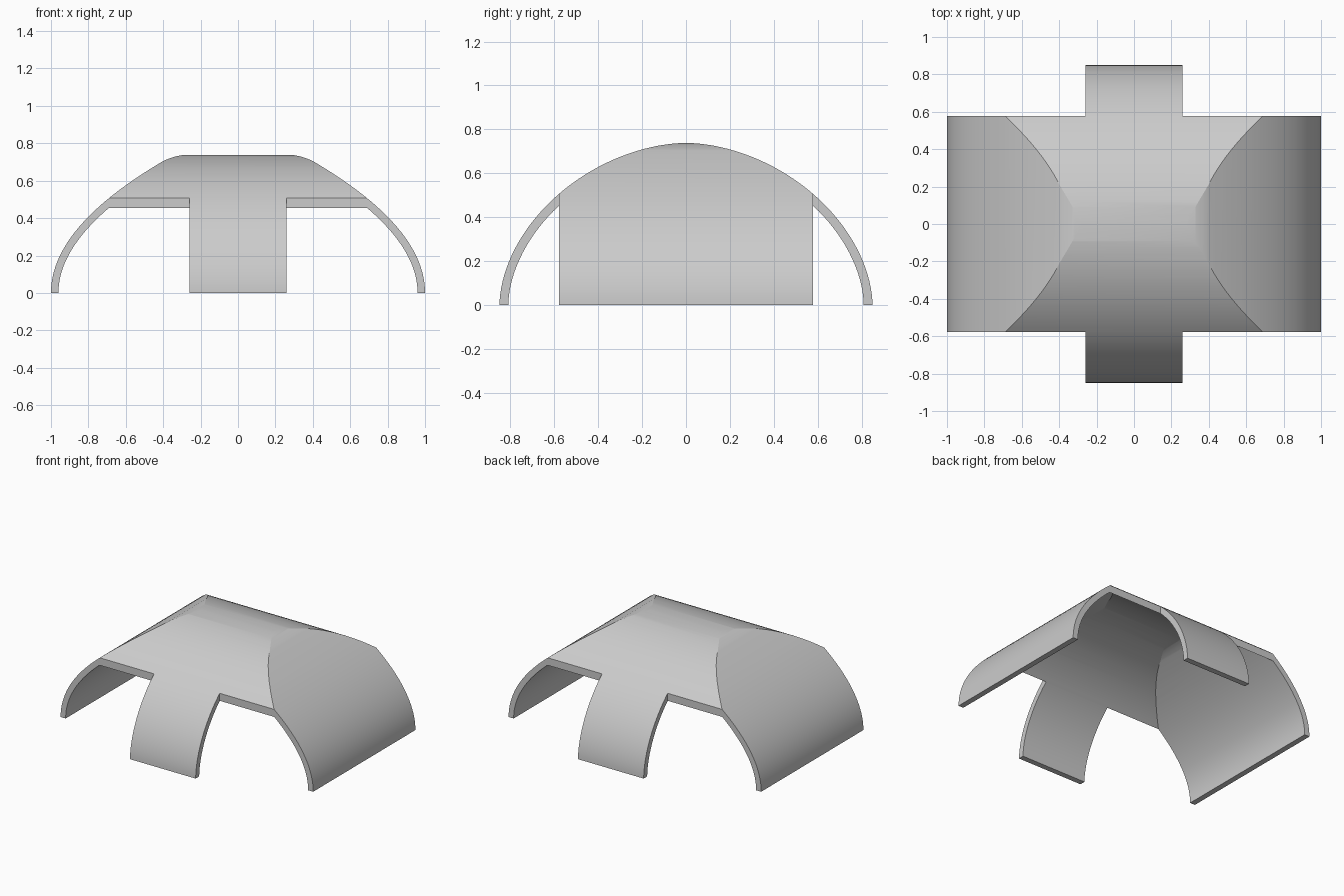
import bpy
import math
from mathutils import Vector

cube = bpy.data.objects.get("Cube")
if cube:
    bpy.data.objects.remove(cube, do_unlink=True)

WALL = 0.04
HEIGHT = 0.738
LONG, SHORT = 1.0, 0.85
ARM_LONG, ARM_SHORT = 0.578, 0.26

grey = bpy.data.materials.new("light_grey")
grey.use_nodes = True
grey.diffuse_color = (0.6, 0.6, 0.6, 1)
grey.node_tree.nodes["Principled BSDF"].inputs["Base Color"].default_value = (0.6, 0.6, 0.6, 1)


def long_half():
    """Rim to flat top: parabolic flank, then a rounded shoulder."""
    flank = [(1 - t * t * 0.6, 0.91 * t * math.sqrt(0.6)) for t in (i / 30 for i in range(31))]
    x0, z0 = flank[-1]
    shoulder = []
    for i in range(1, 11):
        t = i / 10
        shoulder.append((x0 + (ARM_SHORT - x0) * t, z0 + (HEIGHT + 0.001 - z0) * (2 * t - t * t)))
    return flank + shoulder


def short_half():
    """Rim to crown: slightly pinched ellipse."""
    p = 2 / 1.82
    angles = [math.pi / 2 * i / 36 for i in range(37)]
    return [(SHORT * max(math.cos(a), 0) ** p, HEIGHT * math.sin(a) ** p) for a in angles]


def mirrored(half):
    return half + [(-u, z) for u, z in reversed(half) if u > 1e-5]


def inset(points, distance):
    """Parallel curve inside an arch."""
    result = []
    last = len(points) - 1
    for i, (u, z) in enumerate(points):
        a, b = Vector(points[max(i - 1, 0)]), Vector(points[min(i + 1, last)])
        d = (b - a).normalized()
        if i in (0, last):
            d = Vector((0, 1 if i == 0 else -1))
        result.append((u - d.y * distance, z + d.x * distance))
    return result


def prism(name, outline, axis, low, high):
    """Extrude a closed 2D outline along an axis."""
    def place(u, v, w):
        return {"X": (w, u, v), "Y": (u, w, v), "Z": (u, v, w)}[axis]
    n = len(outline)
    verts = [place(u, v, w) for w in (low, high) for u, v in outline]
    faces = [tuple(reversed(range(n))), tuple(range(n, 2 * n))]
    faces += [(i, (i + 1) % n, n + (i + 1) % n, n + i) for i in range(n)]
    if axis == "Y":
        faces = [tuple(reversed(f)) for f in faces]
    mesh = bpy.data.meshes.new(name)
    mesh.from_pydata(verts, [], faces)
    mesh.materials.append(grey)
    obj = bpy.data.objects.new(name, mesh)
    bpy.context.collection.objects.link(obj)
    return obj


def combine(obj, other, operation):
    """Apply a boolean and discard the second solid."""
    mod = obj.modifiers.new(operation.lower(), "BOOLEAN")
    mod.operation, mod.solver, mod.object = operation, "EXACT", other
    bpy.ops.object.select_all(action="DESELECT")
    bpy.context.view_layer.objects.active = obj
    obj.select_set(True)
    bpy.ops.object.modifier_apply(modifier=mod.name)
    bpy.data.objects.remove(other, do_unlink=True)


def vault(name, distance, skirt):
    """Solid common to the two crossing arches."""
    arches = []
    for half, axis in ((long_half(), "Y"), (short_half(), "X")):
        curve = mirrored(half)
        if distance:
            curve = inset(curve, distance)
        if skirt:
            curve = [(curve[0][0], -skirt)] + curve + [(curve[-1][0], -skirt)]
        arches.append(prism(name, curve, axis, -1.2, 1.2))
    combine(arches[0], arches[1], "INTERSECT")
    return arches[0]


# Curved shell
shell = vault("arched_cover", 0, 0)
combine(shell, vault("hollow", WALL, 0.2), "DIFFERENCE")

# Cross-shaped footprint leaves four arms
a, b = ARM_SHORT, ARM_LONG
quarter = [(1.1, b), (a, b), (a, 1.1)]
upper = quarter + [(-x, y) for x, y in reversed(quarter)]
cross = upper + [(-x, -y) for x, y in upper]
combine(shell, prism("footprint", cross, "Z", -0.5, 1.5), "INTERSECT")

bpy.ops.object.select_all(action="DESELECT")
shell.select_set(True)
bpy.context.view_layer.objects.active = shell
bpy.ops.object.shade_smooth_by_angle(angle=math.radians(15))
